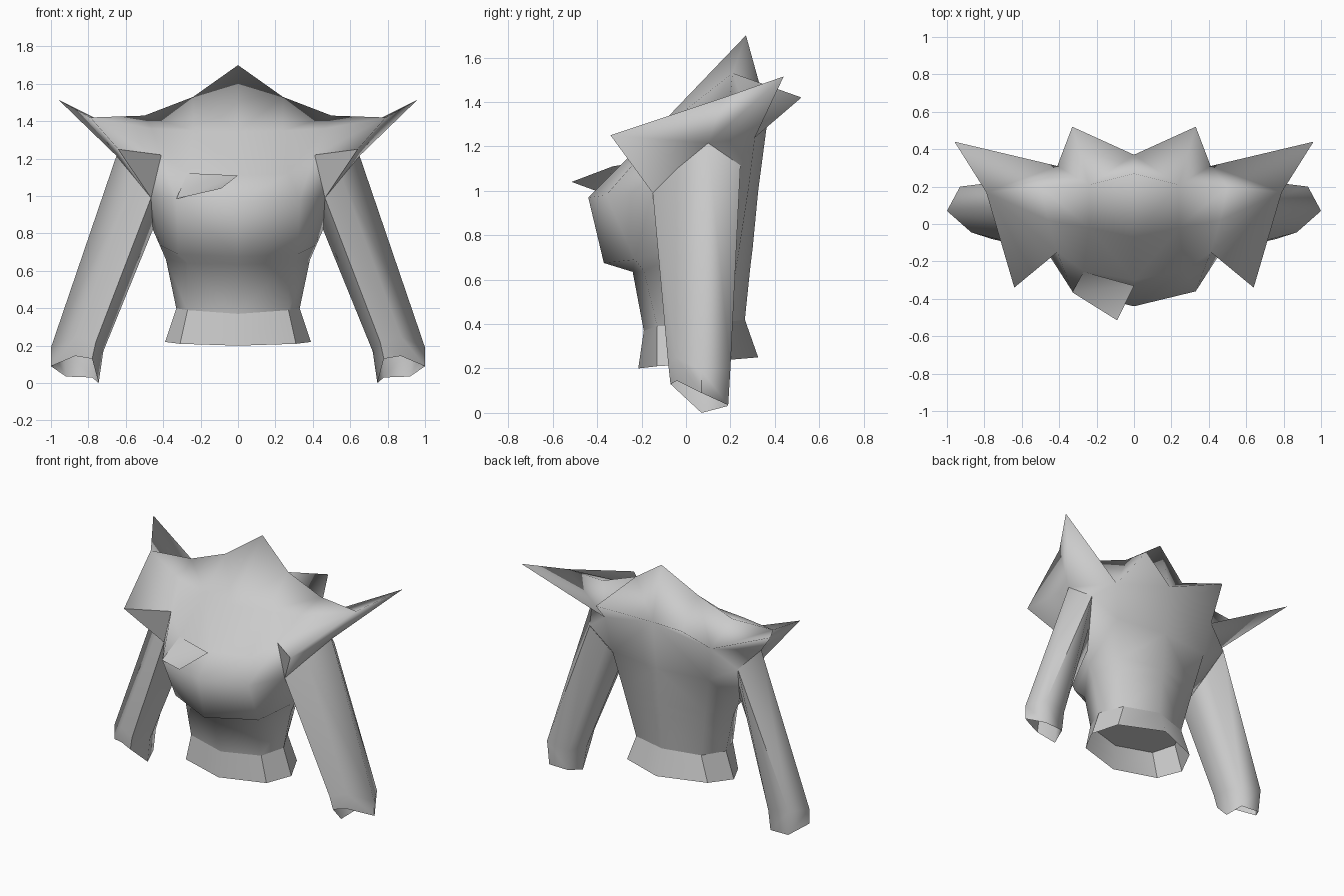
import bpy, bmesh, math
from mathutils import Vector

if "Cube" in bpy.data.objects:
    bpy.data.objects.remove(bpy.data.objects["Cube"])

cloth = bpy.data.materials.new("grey_cloth")
cloth.diffuse_color = (0.6, 0.6, 0.6, 1)
cloth.use_nodes = True
cloth.node_tree.nodes["Principled BSDF"].inputs["Base Color"].default_value = cloth.diffuse_color


def make(name, verts, faces, angle=180, mirror=True, centre=(0, .05, .9)):
    """Mesh object with welded points, outward normals and optional mirroring."""
    bm = bmesh.new()
    vs = [bm.verts.new(v) for v in verts]
    for f in faces:
        bm.faces.new([vs[i] for i in f])
    bmesh.ops.remove_doubles(bm, verts=bm.verts, dist=.0005)
    bmesh.ops.recalc_face_normals(bm, faces=bm.faces)
    c = Vector(centre)
    if sum(f.normal.dot(f.calc_center_median() - c) * f.calc_area() for f in bm.faces) < 0:
        bmesh.ops.reverse_faces(bm, faces=bm.faces)
    me = bpy.data.meshes.new(name)
    bm.to_mesh(me)
    bm.free()
    me.materials.append(cloth)
    ob = bpy.data.objects.new(name, me)
    bpy.context.collection.objects.link(ob)
    bpy.ops.object.select_all(action='DESELECT')
    ob.select_set(True)
    bpy.context.view_layer.objects.active = ob
    if angle < 180:
        bpy.ops.object.shade_smooth_by_angle(angle=math.radians(angle))
    else:
        bpy.ops.object.shade_smooth()
    if mirror:
        mod = ob.modifiers.new("mirror", 'MIRROR')
        mod.use_clip = True
    return ob


def loft(rows, closed=False, start=0):
    """Quads between rows of equal length."""
    n = len(rows[0])
    verts = [p for r in rows for p in r]
    faces = []
    for i in range(len(rows) - 1):
        for j in range(n if closed else n - 1):
            k = (j + 1) % n
            faces.append([start + q for q in (i*n + j, i*n + k, (i+1)*n + k, (i+1)*n + j)])
    return verts, faces


# Half rings of the body, front centre round to back centre
waist = [(0, -.19, .37), (.27, -.13, .39), (.33, .03, .40), (.25, .19, .41), (0, .265, .42)]
hem = [(0, -.215, .20), (.31, -.13, .21), (.39, .03, .22), (.31, .205, .24), (0, .325, .25)]
under_bust = [(0, -.24, .635), (.27, -.19, .64), (.385, .03, .66), (.3, .227, .66), (0, .29, .66)]
bust_low = [(0, -.37, .675), (.32, -.23, .69), (.42, .03, .74), (.315, .24, .74), (0, .3, .74)]

# Flared waistband, and the panel closing the body at the waist
make("waist_flare", *loft([hem, waist]), angle=25)
make("waist_panel", waist, [(0, 1, 2, 3, 4)], centre=(0, 0, .9))

# Chest, armhole, shoulder mantle with pointed wings, raised collar and back spikes
P = {
    "b0": bust_low[0], "b1": bust_low[1], "b2": bust_low[2], "b3": bust_low[3], "b4": bust_low[4],
    "chest": (0, -.44, .97), "chest_c": (.33, -.36, .98), "arm": (.465, -.15, .99),
    "pit": (.455, .06, .82), "back_arm": (.57, .245, 1.115),
    "m0": (0, -.30, 1.11), "m1": (.27, -.25, 1.12), "notch": (.41, -.15, 1.22),
    "n0": (0, -.07, 1.345), "n1": (.24, -.02, 1.35), "n2": (.46, .02, 1.36),
    "peak": (0, .27, 1.70), "crest": (.24, .21, 1.53), "ridge": (.5, .20, 1.43),
    "edge": (.79, .17, 1.42), "tip": (.96, .44, 1.515), "front_tip": (.64, -.34, 1.25),
    "back_mid": (0, .37, 1.34), "spike": (.33, .52, 1.42), "back_c": (.41, .31, 1.24),
    "cap": (.65, .10, 1.215), "low_c": (.37, .28, 1.0), "low_m": (0, .325, 1.0),
}
F = ["b0 b1 chest_c chest", "b1 b2 arm chest_c", "b2 pit arm", "b2 b3 low_c pit",
     "b3 b4 low_m low_c", "pit low_c back_arm", "back_arm low_c back_c", "cap back_arm back_c",
     "chest chest_c m1 m0", "chest_c arm notch m1", "m0 m1 n1 n0", "m1 notch n2 n1",
     "n0 n1 crest peak", "n1 n2 ridge crest", "notch front_tip edge n2", "n2 edge ridge",
     "ridge edge back_c", "edge tip back_c", "crest ridge back_c", "crest back_c spike",
     "peak crest back_mid", "crest spike back_mid", "edge front_tip cap", "tip edge cap",
     "tip cap back_c", "front_tip arm cap",
     "back_mid spike back_c low_c", "back_mid low_c low_m"]
names = list(P)
body_v, body_f = loft([waist, under_bust, bust_low], start=len(P))
make("bodice_and_mantle", list(P.values()) + body_v,
     [[names.index(k) for k in f.split()] for f in F] + body_f)

# Flat front facet under each wing
make("wing_facet", [P["notch"], P["arm"], P["front_tip"]], [(0, 1, 2)], centre=(.4, .3, 1.1))

# Overlapping pointed front flap
make("front_flap", [(-.33, -.365, .985), (-.09, -.515, 1.04), (0, -.33, 1.11),
                    (-.27, -.255, 1.122)],
     [(0, 1, 2), (0, 2, 3)], mirror=False, centre=(0, 0, .7))

# Sleeves: shoulder ring, cuff ring and slanted open end
top = [P["pit"], P["arm"], (.555, -.04, 1.10), P["cap"], P["back_arm"], (.51, .15, .96)]
cuff = [(.72, .06, .17), (.76, -.08, .22), (.87, -.045, .25),
        (1, .07, .19), (.93, .20, .20), (.77, .195, .17)]
end = [(.745, .07, 0), (.78, -.07, .13), (.87, -.04, .145),
       (1, .07, .09), (.92, .19, .035), (.78, .185, .03)]
make("sleeve", *loft([top, cuff, end], closed=True), angle=75, centre=(.72, .06, .6))
